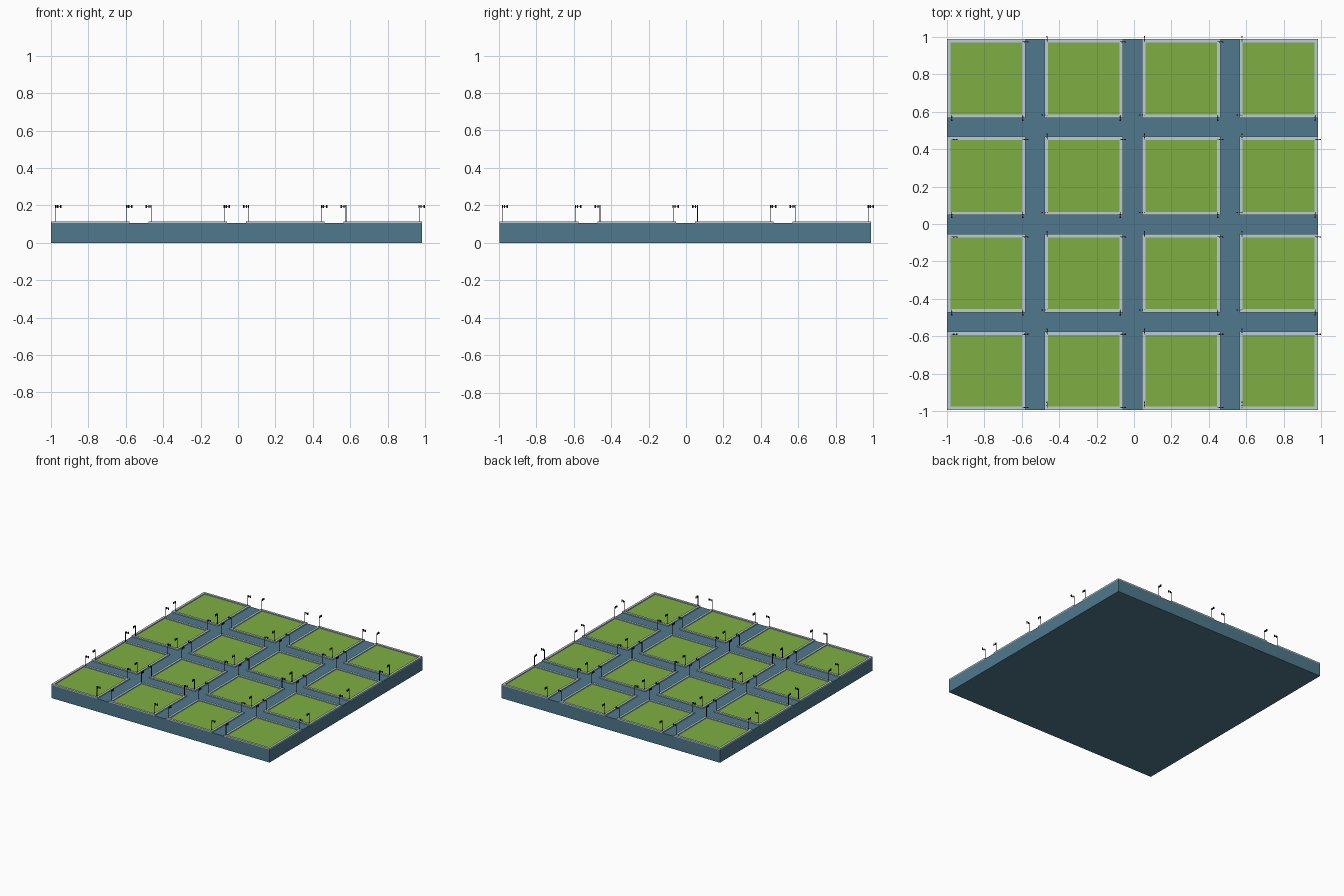
import bpy, bmesh
from math import pi
from mathutils import Matrix

if "Cube" in bpy.data.objects:
    bpy.data.objects.remove(bpy.data.objects["Cube"])

def material(name, rgb):
    m = bpy.data.materials.new(name)
    m.diffuse_color = (*rgb, 1)
    m.use_nodes = True
    m.node_tree.nodes["Principled BSDF"].inputs["Base Color"].default_value = m.diffuse_color
    return m

ROAD = material("road_blue", (0.08, 0.188, 0.262))
KERB = material("pale_paving", (0.48, 0.61, 0.68))
GRASS = material("grass_green", (0.21, 0.43, 0.055))
BLACK = material("black_metal", (0.01, 0.01, 0.012))

def add_box(bm, x0, x1, y0, y1, z0, z1):
    mat = Matrix.Translation(((x0 + x1) / 2, (y0 + y1) / 2, (z0 + z1) / 2))
    mat = mat @ Matrix.Diagonal((x1 - x0, y1 - y0, z1 - z0, 1))
    return bmesh.ops.create_cube(bm, size=1, matrix=mat)

def finish(bm, name, mat):
    me = bpy.data.meshes.new(name)
    bm.to_mesh(me)
    bm.free()
    me.materials.append(mat)
    return me

def place(me, name, matrix=Matrix()):
    ob = bpy.data.objects.new(name, me)
    ob.matrix_world = matrix
    bpy.context.collection.objects.link(ob)
    return ob

X0, Y0, SIZE, PITCH, BLOCK = -1.0, -0.995, 1.983, 0.521, 0.42
RIM, ROAD_Z, KERB_Z, LAWN_Z = 0.026, 0.105, 0.114, 0.107

# Road slab
bm = bmesh.new()
add_box(bm, X0, X0 + SIZE, Y0, Y0 + SIZE, 0, ROAD_Z)
place(finish(bm, "road_base", ROAD), "road_base")

# Pavement: a slab whose top is inset and sunk to make the lawn bed
bm = bmesh.new()
h = BLOCK / 2
add_box(bm, -h, h, -h, h, ROAD_Z, KERB_Z)
bm.normal_update()
top = [f for f in bm.faces if f.normal.z > 0.9]
bmesh.ops.inset_region(bm, faces=top, thickness=RIM)
wall = bmesh.ops.extrude_discrete_faces(bm, faces=top)["faces"]
bmesh.ops.translate(bm, verts=wall[0].verts, vec=(0, 0, LAWN_Z - KERB_Z))
pavement = finish(bm, "pavement", KERB)
pavement.materials.append(GRASS)
for p in pavement.polygons:
    if p.normal.z > 0.9 and abs(p.center.x) < 0.01 and abs(p.center.y) < 0.01:
        p.material_index = 1

# Traffic light: pole, arm reaching along +x, two hanging heads
bm = bmesh.new()
t = 0.0016
add_box(bm, -t, t, -t, t, 0, 0.086)
add_box(bm, 0, 0.028, -0.001, 0.001, 0.079, 0.082)
for x, w in ((0.0105, 0.003), (0.0265, 0.004)):
    add_box(bm, x - w, x + w, -0.003, 0.003, 0.072, 0.088)
light = finish(bm, "traffic_light", BLACK)

# Corner signs -> arm direction in quarter turns, where the corner has a light
ARM = {(1, 1): 0, (-1, 1): 1, (-1, -1): 2, (1, -1): 3}

for i in range(4):
    for j in range(4):
        cx, cy = X0 + h + i * PITCH, Y0 + h + j * PITCH
        place(pavement, f"block_{i}_{j}", Matrix.Translation((cx, cy, 0)))
        for (sx, sy), turn in ARM.items():
            left, right = i == 0 and sx < 0, i == 3 and sx > 0
            low, high = j == 0 and sy < 0, j == 3 and sy > 0
            if (left or right) and (low or high):
                continue
            # Junctions on the left and bottom borders keep only inward arms
            if left:
                turn = 0 if sy > 0 else 3
            if low:
                turn = 0 if sx > 0 else 1
            gap = h - 0.0145
            px = cx + sx * (gap - (0.011 if left else 0))
            py = cy + sy * gap
            m = Matrix.Translation((px, py, KERB_Z)) @ Matrix.Rotation(turn * pi / 2, 4, 'Z')
            place(light, f"traffic_light_{i}_{j}_{turn}", m)
